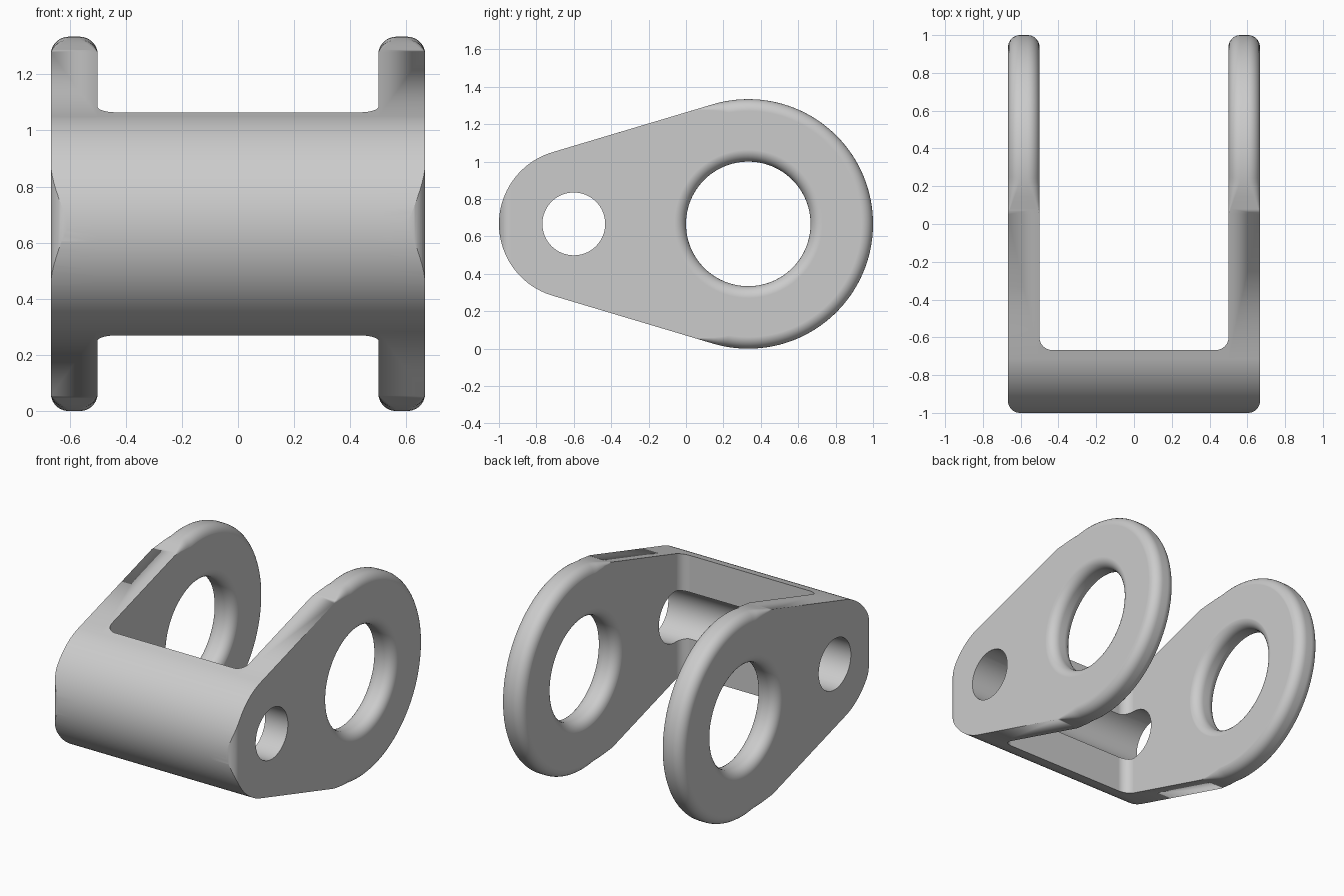
import bpy, bmesh, math
from math import sin, cos, pi

if "Cube" in bpy.data.objects:
    bpy.data.objects.remove(bpy.data.objects["Cube"])

W, IN = 0.667, 0.5                # outer and inner half widths
F = 0.063                         # edge rounding
ZC = 0.667                        # height of both pin axes
EYE_Y, EYE_R = 0.333, 0.667
END_Y, END_R = -0.6, 0.4
PHI = pi / 2 + math.asin((EYE_R - END_R) / (EYE_Y - END_Y))  # tangent normal


def make_object(name, bm):
    bmesh.ops.recalc_face_normals(bm, faces=bm.faces)
    mesh = bpy.data.meshes.new(name)
    bm.to_mesh(mesh)
    bm.free()
    ob = bpy.data.objects.new(name, mesh)
    bpy.context.collection.objects.link(ob)
    return ob


def loft(name, rings):
    """Skin a list of equal closed rings and cap both ends."""
    bm = bmesh.new()
    rows = [[bm.verts.new(p) for p in ring] for ring in rings]
    n = len(rows[0])
    for a, b in zip(rows, rows[1:]):
        for i in range(n):
            j = (i + 1) % n
            bm.faces.new((a[i], a[j], b[j], b[i]))
    bm.faces.new(rows[0])
    bm.faces.new(rows[-1])
    bmesh.ops.remove_doubles(bm, verts=bm.verts, dist=0.0003)
    return make_object(name, bm)


def plan_prism(name, pts):
    return loft(name, [[(x, y, z) for x, y in pts] for z in (-0.2, 1.6)])


def turned_x(name, y, profile, n=96):
    """Solid turned about an x-parallel axis; profile is (x, radius)."""
    return loft(name, [[(x, y + r * cos(2 * pi * i / n), ZC + r * sin(2 * pi * i / n))
                        for i in range(n)] for x, r in profile])


def arc(cx, cy, r, a0, a1, n=8):
    return [(cx + r * cos(a0 + (a1 - a0) * i / n), cy + r * sin(a0 + (a1 - a0) * i / n))
            for i in range(n + 1)]


# Teardrop side outline: (y, z, normal angle)
def on_circle(cy, r, a):
    return (cy + r * cos(a), ZC + r * sin(a), a)


eye = [on_circle(EYE_Y, EYE_R, -PHI + 2 * PHI * i / 96) for i in range(97)]
end = [on_circle(END_Y, END_R, PHI + (2 * pi - 2 * PHI) * i / 48) for i in range(49)]


def straight(a, b, ts):
    return [(a[0] + (b[0] - a[0]) * t, a[1] + (b[1] - a[1]) * t, a[2]) for t in ts]


runout = (0.036, 0.072, 0.107)    # extra points where the rounding fades out
outline = (eye + straight(eye[-1], end[0], runout) + end
           + straight(eye[0], end[-1], runout)[::-1])


def rounding(y):
    return F * min(1, max(0, (y - 0.05) / 0.17))


# Cross-section across one lug, from the outer face to the inner face
def lug_section(k, n, r):
    if k <= n:
        a = pi / 2 * k / n
        return -W + r * (1 - cos(a)), r * (1 - sin(a))
    a = pi / 2 * (k - n - 1) / n
    return -IN - r * (1 - sin(a)), r * (1 - cos(a))


N = 7
half = []
for k in range(2 * N + 2):
    ring = []
    for y, z, a in outline:
        x, d = lug_section(k, N, rounding(y))
        ring.append((x, y - d * cos(a), z - d * sin(a)))
    half.append(ring)
other = [[(-x, y, z) for x, y, z in ring] for ring in reversed(half)]
bracket = loft("clevis_bracket", half + other)

# Gap between the two lugs, with rounded inner corners
g, f = IN + 0.0007, 0.067
slot = plan_prism("slot_cutter", [(g, 1.2), (-g, 1.2)]
                  + arc(-g + f, -0.667 + f, f, pi, 1.5 * pi)
                  + arc(g - f, -0.667 + f, f, 1.5 * pi, 2 * pi))

# Rounded upright corners at the front
corners = [plan_prism("corner_cutter", [(s * x, y) for x, y in
                      arc(W - F, -1 + F, F, 0, -pi / 2)
                      + [(W - F, -1.2), (0.9, -1.2), (0.9, -1 + F)]]) for s in (-1, 1)]

# Flared eye holes and the plain pin hole
flare = [(-0.8, 0.333 + F)]
for k in range(2 * N + 2):
    x, d = lug_section(k, N, F)
    flare.append((x, 0.333 + d))
flare += [(-x, r) for x, r in reversed(flare)]
eye_hole = turned_x("eye_hole_cutter", EYE_Y, flare)
pin_hole = turned_x("pin_hole_cutter", END_Y, [(-0.8, 0.168), (0.8, 0.168)], 64)

# Cut everything and clean up
bpy.context.view_layer.objects.active = bracket
bracket.select_set(True)
for cutter in [slot, eye_hole, pin_hole] + corners:
    cutter.hide_render = True
    mod = bracket.modifiers.new("cut", 'BOOLEAN')
    mod.operation, mod.solver, mod.object = 'DIFFERENCE', 'EXACT', cutter
    bpy.ops.object.modifier_apply(modifier=mod.name)
    bpy.data.objects.remove(cutter)

bpy.ops.object.shade_smooth_by_angle(angle=math.radians(25))
weighted = bracket.modifiers.new("flat_face_normals", 'WEIGHTED_NORMAL')
weighted.keep_sharp = True
